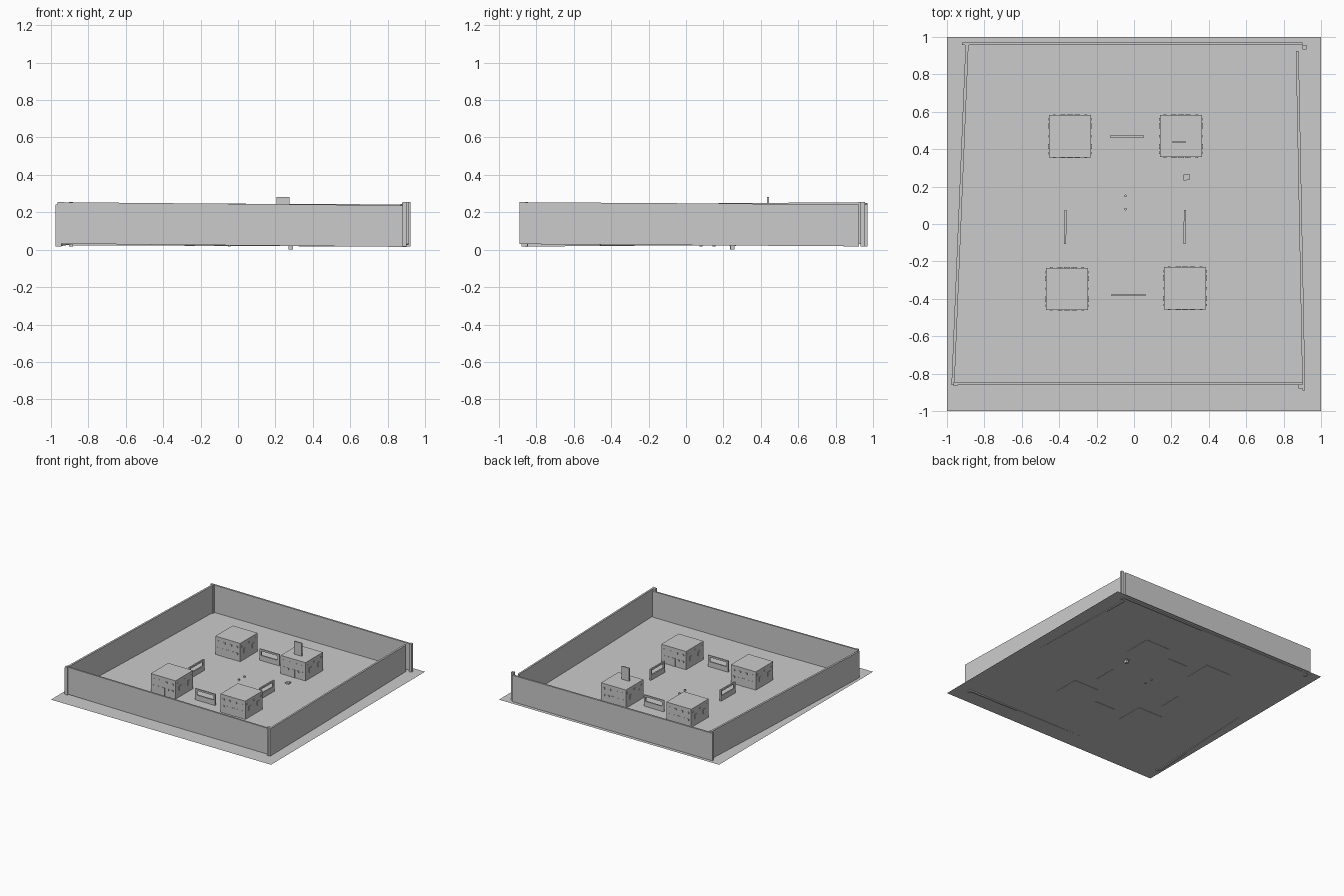
import bpy, bmesh
from math import radians
from mathutils import Matrix, Vector

if "Cube" in bpy.data.objects:
    bpy.data.objects.remove(bpy.data.objects["Cube"])

GROUND = 0.025


def finish(name, bm):
    bmesh.ops.recalc_face_normals(bm, faces=bm.faces)
    mesh = bpy.data.meshes.new(name)
    bm.to_mesh(mesh)
    bm.free()
    obj = bpy.data.objects.new(name, mesh)
    bpy.context.collection.objects.link(obj)
    return obj


def add_box(bm, center, size, matrix=Matrix()):
    m = matrix @ Matrix.Translation(center) @ Matrix.Diagonal((*size, 1))
    bmesh.ops.create_cube(bm, size=1, matrix=m)


def box(name, center, size, turn=0):
    bm = bmesh.new()
    add_box(bm, (0, 0, 0), size,
            Matrix.Translation(center) @ Matrix.Rotation(radians(turn), 4, 'Z'))
    return finish(name, bm)


def wall(name, start, end, thickness, height):
    # Upright slab running between two base points, which may differ in height
    a, b = Vector(start), Vector(end)
    d = (b - a).normalized()
    n = Vector((-d.y, d.x, 0)) * thickness / 2
    bm = bmesh.new()
    verts = [bm.verts.new(p) for p in (a - n, b - n, b + n, a + n)]
    base = bm.faces.new(verts)
    top = bmesh.ops.extrude_face_region(bm, geom=[base])
    moved = [v for v in top['geom'] if isinstance(v, bmesh.types.BMVert)]
    bmesh.ops.translate(bm, verts=moved, vec=(0, 0, height))
    return finish(name, bm)


# Ground sheet
bm = bmesh.new()
bmesh.ops.create_grid(bm, x_segments=1, y_segments=1, size=1,
                      matrix=Matrix.Translation((0, 0, GROUND)))
finish("ground_sheet", bm)

# Outer walls, each leaning slightly along its length
wall("front_wall", (-0.95, -0.855, 0.032), (0.90, -0.855, 0.015), 0.014, 0.222)
wall("back_wall", (-0.92, 0.964, 0.024), (0.90, 0.964, 0.016), 0.015, 0.226)
wall("left_wall", (-0.968, -0.862, 0.017), (-0.893, 0.95, 0.030), 0.016, 0.224)
wall("right_wall", (0.908, -0.89, 0.030), (0.873, 0.925, 0.018), 0.015, 0.224)

# Corner posts
for i, (x, y) in enumerate([(0.912, 0.945), (0.89, -0.869), (-0.955, -0.855), (-0.893, 0.945)]):
    box(f"corner_post_{i + 1}", (x, y, 0.136), (0.022, 0.022, 0.238))


# Houses with raised windows and doors on every side
W, H, OUT = 0.226, 0.152, 0.006


def house(name, x, y):
    base = GROUND - 0.002
    box(name, (x, y, base + H / 2), (W, W, H))
    bm = bmesh.new()
    for side in range(4):
        m = (Matrix.Translation((x, y, base)) @ Matrix.Rotation(radians(90 * side), 4, 'Z')
             @ Matrix.Translation((0, -W / 2, 0)))
        if side % 2 == 0:
            # Rows of small windows around a door
            for u in (-0.085, -0.03, 0.03, 0.085):
                add_box(bm, (u, 0, 0.115), (0.014, OUT, 0.014), m)
            for u in (-0.085, -0.045, 0.045, 0.085):
                add_box(bm, (u, 0, 0.06), (0.014, OUT, 0.014), m)
            add_box(bm, (0, 0, 0.035), (0.032, OUT, 0.066), m)
        else:
            # Two larger windows and small ones above
            for u in (-0.055, 0.055):
                add_box(bm, (u, 0, 0.075), (0.028, OUT * 1.4, 0.036), m)
            for u in (-0.09, 0, 0.09):
                add_box(bm, (u, 0, 0.12), (0.013, OUT, 0.012), m)
    finish(name + "_windows_and_doors", bm)


house("back_left_house", -0.342, 0.469)
house("back_right_house", 0.251, 0.470)
house("front_left_house", -0.358, -0.347)
house("front_right_house", 0.273, -0.343)

# Upright plate on one roof
box("roof_plate", (0.241, 0.438, 0.227), (0.068, 0.011, 0.108))


# Low inner fences with an open slot near the top
def fence(name, x, y, turn):
    m = Matrix.Translation((x, y, GROUND - 0.003)) @ Matrix.Rotation(radians(turn), 4, 'Z')
    bm = bmesh.new()
    L, T, h = 0.182, 0.011, 0.095
    add_box(bm, (0, 0, 0.0225), (L, T, 0.045), m)
    add_box(bm, (0, 0, h - 0.007), (L, T, 0.014), m)
    for s in (-1, 1):
        add_box(bm, (s * (L / 2 - 0.008), 0, 0.063), (0.016, T, 0.036), m)
    finish(name, bm)


fence("back_fence", -0.038, 0.467, 0)
fence("front_fence", -0.030, -0.379, 0)
fence("left_fence", -0.367, -0.015, 89)
fence("right_fence", 0.271, -0.015, 89)

# Small well sunk in the ground
box("well_rim", (0.281, 0.250, 0.028), (0.032, 0.032, 0.014), 3)
box("well_shaft", (0.282, 0.248, 0.018), (0.024, 0.024, 0.036), 3)

# Two small ground markers in the square
for i, y in enumerate((0.08, 0.15)):
    bm = bmesh.new()
    bmesh.ops.create_cone(bm, cap_ends=True, segments=12, radius1=0.007, radius2=0.007,
                          depth=0.02, matrix=Matrix.Translation((-0.046, y, 0.028)))
    finish(f"ground_marker_{i + 1}", bm)
